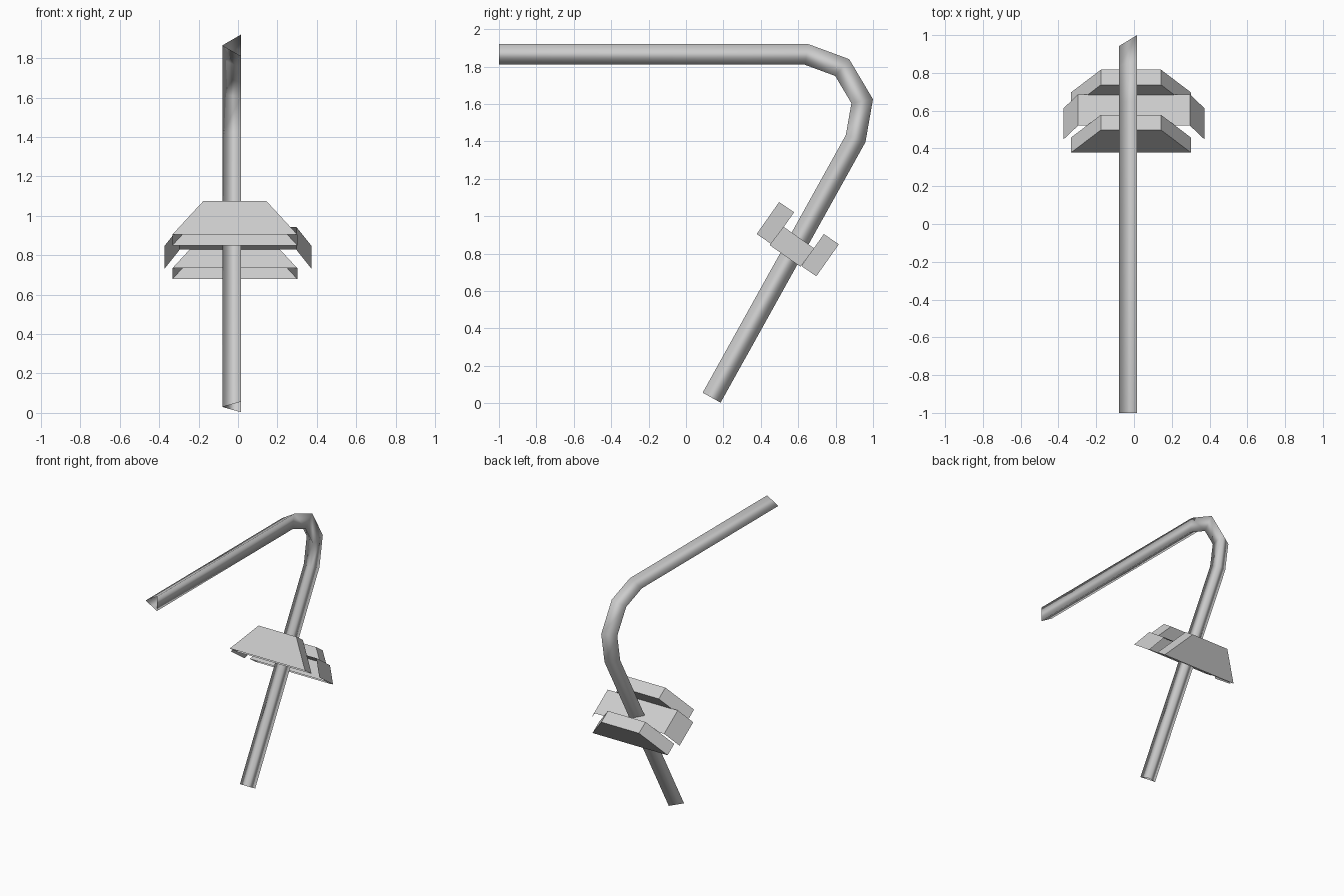
import bpy
import bmesh
from mathutils import Vector

cube = bpy.data.objects.get("Cube")
if cube:
    bpy.data.objects.remove(cube)

grey = bpy.data.materials.new("plain grey")
grey.use_nodes = True
colour = (0.6, 0.6, 0.6, 1)
grey.diffuse_color = colour
grey.node_tree.nodes["Principled BSDF"].inputs["Base Color"].default_value = colour


def add_object(name, bm, smooth=False):
    mesh = bpy.data.meshes.new(name)
    for face in bm.faces:
        face.smooth = smooth
    bm.to_mesh(mesh)
    bm.free()
    mesh.materials.append(grey)
    obj = bpy.data.objects.new(name, mesh)
    bpy.context.collection.objects.link(obj)


def bent_tube(name, path, radius, x):
    """Open three-sided tube with mitred bends along a path in the YZ plane."""
    bm = bmesh.new()
    points = [Vector(p) for p in path]
    normals = []
    for a, b in zip(points, points[1:]):
        d = (b - a).normalized()
        normals.append(Vector((-d.y, d.x)))
    half = radius * 3 ** 0.5 / 2
    rings = []
    for i, p in enumerate(points):
        n1 = normals[max(i - 1, 0)]
        n2 = normals[min(i, len(normals) - 1)]
        side = (n1 + n2) / (1 + n1.dot(n2)) * half
        corners = ((radius / 2, p + side), (radius / 2, p - side), (-radius, p))
        rings.append([bm.verts.new((x + dx, q.x, q.y)) for dx, q in corners])
    for a, b in zip(rings, rings[1:]):
        for j in range(3):
            k = (j + 1) % 3
            bm.faces.new((a[j], a[k], b[k], b[j]))
    add_object(name, bm, smooth=True)


def tapered_hood(name, x, base, up, depth, wide, narrow, ends):
    """Bottomless trapezoid hood; base, up and depth are (y, z) vectors."""
    bm = bmesh.new()
    base, up, depth = Vector(base), Vector(up), Vector(depth)
    rows = []
    for d in (0, 1):
        row = []
        for half, u in ((-wide, 0), (-narrow, 1), (narrow, 1), (wide, 0)):
            q = base + up * u + depth * d
            row.append(bm.verts.new((x + half, q.x, q.y)))
        rows.append(row)
    front, back = rows
    for i in range(3):
        bm.faces.new((front[i], front[i + 1], back[i + 1], back[i]))
    if ends:
        bm.faces.new(front[::-1])
        bm.faces.new(back)
    add_object(name, bm)


# Bent pole
bent_tube("bent_pole",
          [(-1, 1.865), (0.645, 1.865), (0.835, 1.795), (0.942, 1.615),
           (0.907, 1.415), (0.137, 0.03)], 0.0635, -0.016)

# Outer hoods on either side of the pole
for name, base in (("front_hood", (0.378, 0.905)), ("back_hood", (0.617, 0.734))):
    tapered_hood(name, -0.016, base, (0.12, 0.171), (0.08, -0.055),
                 0.317, 0.159, True)

# Folded sheet between the hoods
tapered_hood("middle_sheet", 0, (0.447, 0.846), (0.074, 0.098),
             (0.165, -0.116), 0.374, 0.296, False)
